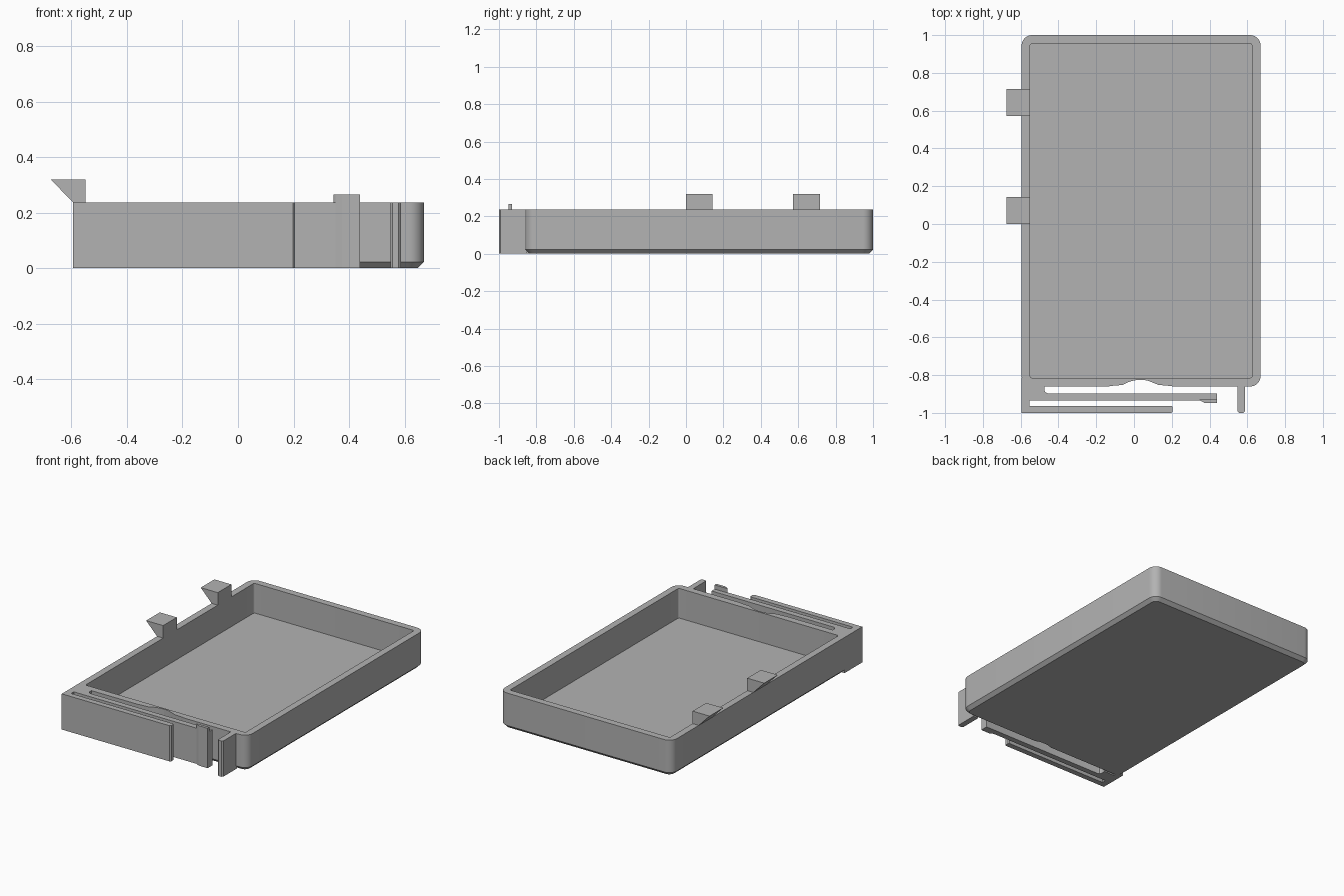
import bpy, bmesh, math

if "Cube" in bpy.data.objects:
    bpy.data.objects.remove(bpy.data.objects["Cube"])

H = 0.237          # wall height
FLOOR = 0.04       # floor thickness
X0, X1, Y0, Y1 = -0.595, 0.67, -0.86, 1.0

grey = bpy.data.materials.new("plastic grey")
grey.diffuse_color = (0.45, 0.45, 0.45, 1)
grey.use_nodes = True
grey.node_tree.nodes["Principled BSDF"].inputs["Base Color"].default_value = grey.diffuse_color


def finish(name, bm):
    bmesh.ops.recalc_face_normals(bm, faces=bm.faces)
    mesh = bpy.data.meshes.new(name)
    bm.to_mesh(mesh)
    bm.free()
    mesh.materials.append(grey)
    obj = bpy.data.objects.new(name, mesh)
    bpy.context.collection.objects.link(obj)
    return obj


def smooth(obj):
    bpy.ops.object.select_all(action='DESELECT')
    obj.select_set(True)
    bpy.context.view_layer.objects.active = obj
    bpy.ops.object.shade_smooth_by_angle(angle=math.radians(30))


def rounded_rect(x0, x1, y0, y1, r, steps=8):
    pts = []
    corners = [(x1 - r, y1 - r), (x0 + r, y1 - r), (x0 + r, y0 + r), (x1 - r, y0 + r)]
    for i, (cx, cy) in enumerate(corners):
        for s in range(steps + 1):
            a = math.pi / 2 * (i + s / steps)
            pts.append((cx + r * math.cos(a), cy + r * math.sin(a)))
    return pts


def prism(name, pts, z0, z1):
    """Extrude a plan outline from z0 to z1."""
    bm = bmesh.new()
    face = bm.faces.new([bm.verts.new((x, y, z0)) for x, y in pts])
    ext = bmesh.ops.extrude_face_region(bm, geom=[face])
    top = [v for v in ext["geom"] if isinstance(v, bmesh.types.BMVert)]
    bmesh.ops.translate(bm, verts=top, vec=(0, 0, z1 - z0))
    return finish(name, bm)


# Tray: stacked loops from the chamfered base, over the rim, down to the floor
def make_tray():
    bm = bmesh.new()
    c, w = 0.022, 0.045
    levels = [(c, 0.035, 0), (0, 0.055, c), (0, 0.055, H), (w, 0.012, H), (w, 0.012, FLOOR)]
    rings = []
    for inset, r, z in levels:
        pts = rounded_rect(X0 + inset, X1 - inset, Y0 + inset, Y1 - inset, r)
        rings.append([bm.verts.new((x, y, z)) for x, y in pts])
    n = len(rings[0])
    for a, b in zip(rings, rings[1:]):
        for i in range(n):
            j = (i + 1) % n
            bm.faces.new((a[i], a[j], b[j], b[i]))
    bm.faces.new(rings[0])
    bm.faces.new(rings[-1])
    return finish("tray", bm)


tray = make_tray()

# Finger relief cut in the front wall
relief = [(-0.13, -0.90), (-0.13, -0.858), (-0.06, -0.852), (-0.03, -0.837), (0.0, -0.828),
          (0.035, -0.825), (0.07, -0.828), (0.10, -0.840), (0.13, -0.852), (0.20, -0.858), (0.20, -0.90)]
cutter = prism("relief_cutter", relief, -0.1, 0.4)
cutter.hide_render = True
cutter.hide_viewport = True
mod = tray.modifiers.new("relief", 'BOOLEAN')
mod.operation = 'DIFFERENCE'
mod.solver = 'EXACT'
mod.object = cutter
smooth(tray)

# Latch: square root block, sprung arm and outer guard strip in one outline
latch = [(X0, -0.815), (X0, -1.0), (0.198, -1.0), (0.205, -0.993), (0.205, -0.970), (0.198, -0.963),
         (-0.552, -0.963), (-0.552, -0.935), (0.44, -0.935), (0.44, -0.897), (-0.455, -0.897),
         (-0.468, -0.892), (-0.475, -0.88), (-0.475, -0.85), (-0.552, -0.85), (-0.552, -0.815)]
smooth(prism("latch_arm_and_guard", latch, 0, H))

# Catch at the tip of the arm, standing slightly proud of the rim
catch = [(0.345, -0.929), (0.352, -0.936), (0.375, -0.948), (0.44, -0.948), (0.44, -0.929)]
prism("latch_catch", catch, 0, 0.265)

# Stop post beside the latch
post = [(0.549, -0.85), (0.549, -0.992), (0.557, -1.0), (0.579, -1.0), (0.587, -0.992),
        (0.587, -0.85)]
smooth(prism("stop_post", post, 0, H))


# Wedge clips on the left rim
def clip(name, y0, y1):
    bm = bmesh.new()
    profile = [(-0.675, 0.32), (-0.595, H), (-0.55, H), (-0.55, 0.32)]
    a, b = ([bm.verts.new((x, y, z)) for x, z in profile] for y in (y0, y1))
    bm.faces.new(a)
    bm.faces.new(b)
    for i in range(4):
        j = (i + 1) % 4
        bm.faces.new((a[i], a[j], b[j], b[i]))
    finish(name, bm)


clip("front_clip", 0.0, 0.143)
clip("back_clip", 0.573, 0.716)
